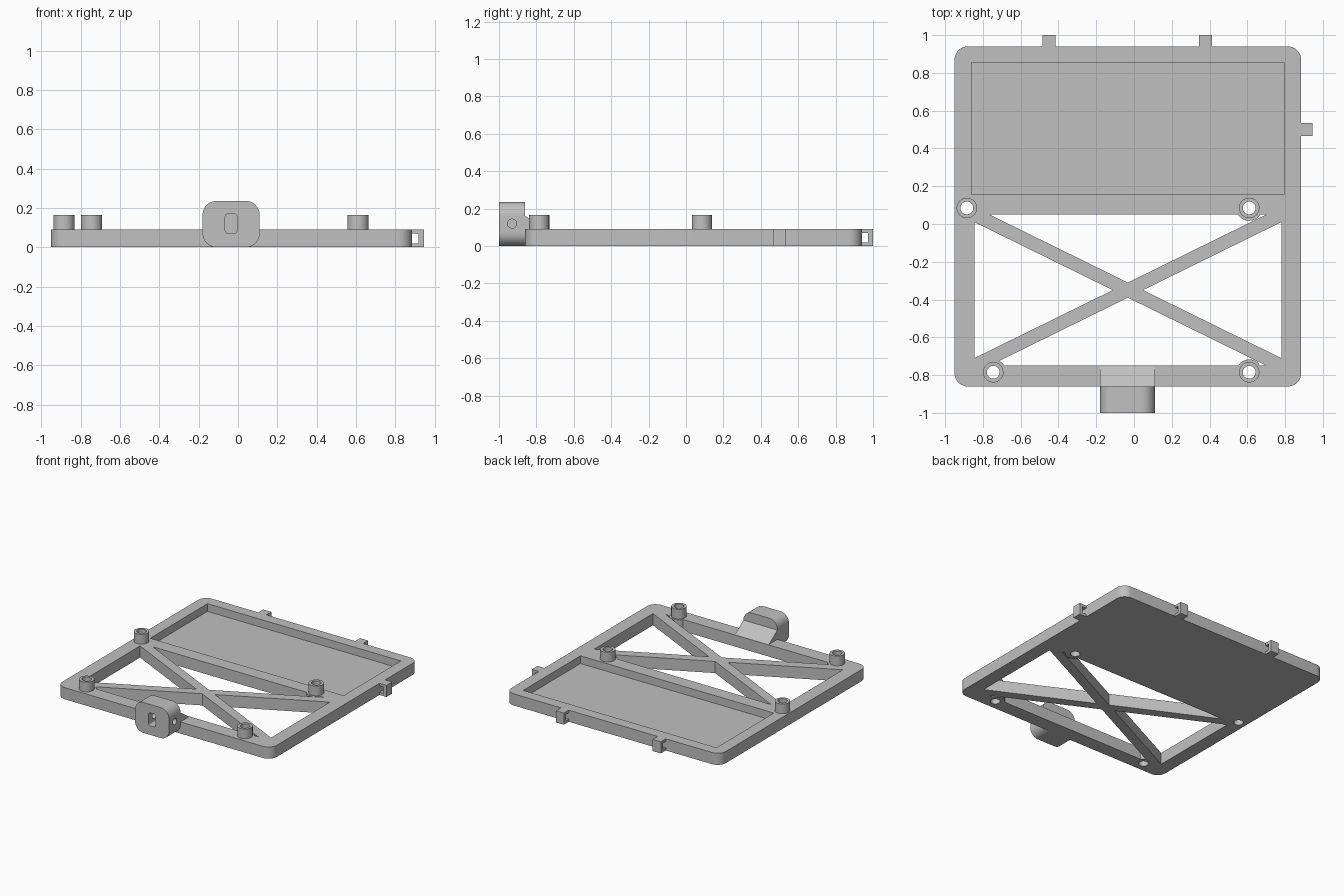
import bpy, bmesh
from math import cos, sin, pi

cube = bpy.data.objects.get("Cube")
if cube:
    bpy.data.objects.remove(cube)

grey = bpy.data.materials.new("plain_grey")
grey.use_nodes = True
COLOUR = (0.53, 0.53, 0.53, 1)
grey.diffuse_color = COLOUR
grey.node_tree.nodes["Principled BSDF"].inputs["Base Color"].default_value = COLOUR

PLACE = {"x": lambda u, v, w: (w, u, v),
         "y": lambda u, v, w: (u, w, v),
         "z": lambda u, v, w: (u, v, w)}


def prism(name, outline, lo, hi, axis="z"):
    """Extrude a flat outline along an axis."""
    bm = bmesh.new()
    base = [bm.verts.new(PLACE[axis](u, v, lo)) for u, v in outline]
    top = [bm.verts.new(PLACE[axis](u, v, hi)) for u, v in outline]
    bm.faces.new(base)
    bm.faces.new(top)
    n = len(outline)
    for i in range(n):
        j = (i + 1) % n
        bm.faces.new((base[i], base[j], top[j], top[i]))
    bmesh.ops.recalc_face_normals(bm, faces=bm.faces)
    mesh = bpy.data.meshes.new(name)
    bm.to_mesh(mesh)
    bm.free()
    mesh.materials.append(grey)
    obj = bpy.data.objects.new(name, mesh)
    bpy.context.collection.objects.link(obj)
    return obj


def rect(u0, u1, v0, v1):
    return [(u0, v0), (u1, v0), (u1, v1), (u0, v1)]


def rounded(u0, u1, v0, v1, r, steps=10):
    pts = []
    corners = [(u1 - r, v1 - r), (u0 + r, v1 - r), (u0 + r, v0 + r), (u1 - r, v0 + r)]
    for k, (cu, cv) in enumerate(corners):
        for i in range(steps + 1):
            a = (k + i / steps) * pi / 2
            pts.append((cu + r * cos(a), cv + r * sin(a)))
    return pts


def circle(u, v, r, n=40):
    return [(u + r * cos(2 * pi * i / n), v + r * sin(2 * pi * i / n)) for i in range(n)]


def combine(target, tool, operation):
    """Boolean a tool into the target, then drop the tool."""
    mod = target.modifiers.new("bool", "BOOLEAN")
    mod.operation, mod.solver, mod.object = operation, "EXACT", tool
    bpy.ops.object.select_all(action="DESELECT")
    bpy.context.view_layer.objects.active = target
    target.select_set(True)
    bpy.ops.object.modifier_apply(modifier=mod.name)
    bpy.data.objects.remove(tool)


def smooth(obj):
    bpy.ops.object.select_all(action="DESELECT")
    bpy.context.view_layer.objects.active = obj
    obj.select_set(True)
    bpy.ops.object.shade_smooth_by_angle(angle=pi / 6)


# Base plate with a shallow pocket
T = 0.09
frame = prism("base_frame", rounded(-0.95, 0.885, -0.86, 0.94, 0.07), 0, T)
combine(frame, prism("pocket", rect(-0.86, 0.795, 0.155, 0.855), 0.03, 0.2), "DIFFERENCE")

# Four triangular openings that leave a cross brace
L, R, B, F = -0.845, 0.78, -0.75, 0.05
cx, cy = (L + R) / 2, (B + F) / 2
dx, dy = 0.08, 0.04
openings = [
    [(L + dx, F), (R - dx, F), (cx, cy + dy)],
    [(L + dx, B), (R - dx, B), (cx, cy - dy)],
    [(L, B + dy), (L, F - dy), (cx - dx, cy)],
    [(R, B + dy), (R, F - dy), (cx + dx, cy)],
]
for tri in openings:
    combine(frame, prism("opening", tri, -0.1, 0.2), "DIFFERENCE")

# Standoffs: round pads at plate height, posts above, through holes
posts = [(-0.885, 0.085), (0.61, 0.085), (-0.745, -0.785), (0.61, -0.785)]
for x, y in posts:
    if x > -0.8:
        combine(frame, prism("pad", circle(x, y, 0.068), 0, T), "UNION")
    combine(frame, prism("post", circle(x, y, 0.054), 0.04, 0.165), "UNION")
    combine(frame, prism("hole", circle(x, y, 0.034), -0.1, 0.3), "DIFFERENCE")
smooth(frame)


# Looped tabs on the back and the side
def loop_outline(edge):
    a, b, c = edge - 0.02, edge + 0.033, edge + 0.06
    return [(a, 0), (c, 0), (c, T), (a, T), (a, 0.07), (b, 0.07), (b, 0.02), (a, 0.02)]


prism("back_tab_right", loop_outline(0.94), -0.485, -0.415, "x")
prism("back_tab_left", loop_outline(0.94), 0.345, 0.412, "x")
prism("side_tab", loop_outline(0.885), 0.465, 0.535, "y")

# Front block with a nut slot, and a screw hole from the side
block = prism("front_block", rounded(-0.18, 0.11, 0, 0.235, 0.07), -1, -0.86, "y")
combine(block, prism("slot", rounded(-0.065, -0.005, 0.07, 0.17, 0.015), -1.1, -0.88, "y"),
        "DIFFERENCE")
combine(block, prism("screw_hole", circle(-0.93, 0.12, 0.024), -0.1, 0.3, "x"), "DIFFERENCE")
smooth(block)

# Sloped support behind the block
prism("block_gusset", [(-0.865, 0.08), (-0.755, 0.08), (-0.755, T), (-0.865, 0.165)],
      -0.18, 0.11, "x")
